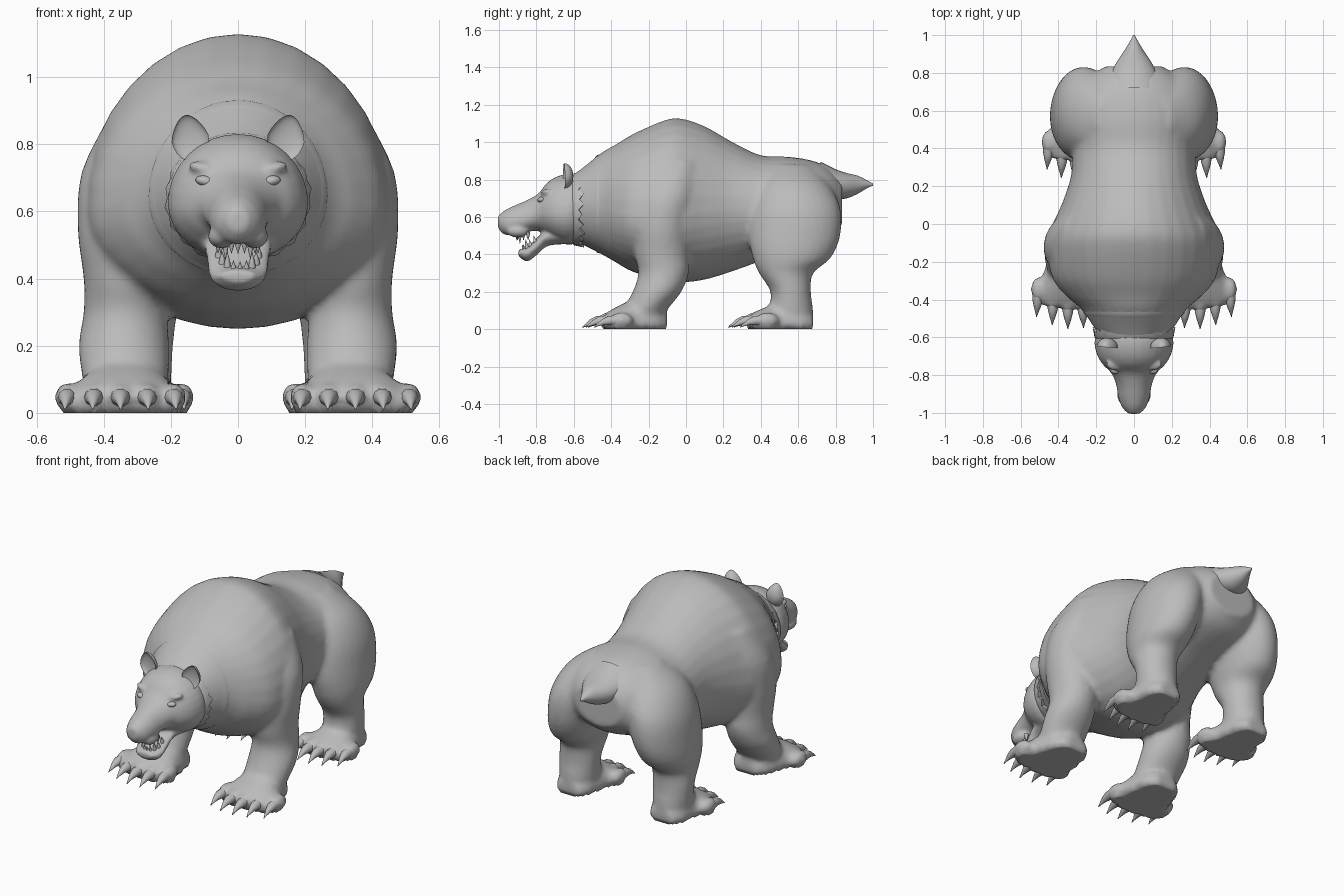
import bpy, bmesh, math
from mathutils import Vector, Matrix

if "Cube" in bpy.data.objects:
    bpy.data.objects.remove(bpy.data.objects["Cube"])

fur = bpy.data.materials.new("grey fur")
fur.diffuse_color = (0.5, 0.5, 0.5, 1)
fur.use_nodes = True
fur.node_tree.nodes["Principled BSDF"].inputs["Base Color"].default_value = fur.diffuse_color


def spline(rows, n=4):
    """Smoothly interpolate a short table of section rows."""
    out = []
    for i in range(len(rows) - 1):
        p0, p1, p2 = rows[max(i - 1, 0)], rows[i], rows[i + 1]
        p3 = rows[min(i + 2, len(rows) - 1)]
        for k in range(n):
            t = k / n
            out.append([0.5 * (2 * b + (c - a) * t + (2 * a - 5 * b + 4 * c - d) * t * t
                               + (3 * b - a - 3 * c + d) * t ** 3)
                        for a, b, c, d in zip(p0, p1, p2, p3)])
    return out + [list(rows[-1])]


def skin(bm, rings):
    rings = [[bm.verts.new(p) for p in r] for r in rings]
    m = len(rings[0])
    for a, b in zip(rings, rings[1:]):
        for i in range(m):
            bm.faces.new((a[i], a[(i + 1) % m], b[(i + 1) % m], b[i]))
    bm.faces.new(rings[0])
    bm.faces.new(rings[-1])


def egg(y, cx, zb, zt, w, zw, a):
    s = math.sin(a)
    return (cx + w * math.cos(a), y, zw + (zt - zw if s > 0 else zw - zb) * s)


def loft_y(bm, rows, side=1, seg=32):
    """rows: y, centre x, bottom z, top z, half width, z of widest point"""
    skin(bm, [[(lambda p: (p[0] * side, p[1], p[2]))(egg(*r, 2 * math.pi * i / seg))
               for i in range(seg)] for r in spline(rows)])


def loft_z(bm, rows, side=1, seg=28):
    """rows: z, centre x, centre y, radius x, radius y"""
    skin(bm, [[(side * (x + rx * math.cos(2 * math.pi * i / seg)),
                y + ry * math.sin(2 * math.pi * i / seg), z) for i in range(seg)]
              for z, x, y, rx, ry in spline(rows)])


def ball(bm, c, r, rot=None):
    m = Matrix.Translation(c) @ (rot or Matrix()) @ Matrix.Diagonal((*r, 1))
    return bmesh.ops.create_uvsphere(bm, u_segments=20, v_segments=12, radius=1, matrix=m)["verts"]


def spike(bm, base, tip, r, bend=0.0, seg=10):
    """Tapered, slightly arched claw or tooth."""
    base, tip = Vector(base), Vector(tip)
    q = (tip - base).to_track_quat('Z', 'Y')
    rings = []
    for t in (0, 0.3, 0.6, 0.85, 1):
        c = base.lerp(tip, t) + Vector((0, 0, bend * math.sin(math.pi * t)))
        rad = r * max(1 - t ** 1.5, 0.06)
        rings.append([c + q @ Vector((rad * math.cos(2 * math.pi * i / seg),
                                      rad * math.sin(2 * math.pi * i / seg), 0)) for i in range(seg)])
    skin(bm, rings)


def finish(name, bm, voxel=0, smooth=4):
    bmesh.ops.recalc_face_normals(bm, faces=bm.faces)
    me = bpy.data.meshes.new(name)
    bm.to_mesh(me)
    bm.free()
    ob = bpy.data.objects.new(name, me)
    bpy.context.collection.objects.link(ob)
    bpy.context.view_layer.objects.active = ob
    ob.select_set(True)
    if voxel:
        m = ob.modifiers.new("fuse", 'REMESH')
        m.mode, m.voxel_size = 'VOXEL', voxel
        s = ob.modifiers.new("soften", 'SMOOTH')
        s.factor, s.iterations = 0.5, smooth
        for mod in ("fuse", "soften"):
            bpy.ops.object.modifier_apply(modifier=mod)
    ob.data.materials.clear()
    ob.data.materials.append(fur)
    bpy.ops.object.shade_smooth_by_angle(angle=math.radians(50))
    ob.select_set(False)
    return ob


# Torso, legs and feet fused into one skin
body = bmesh.new()
loft_y(body, [(-.64, 0, .5, .8, .15, .65), (-.55, 0, .45, .865, .21, .66), (-.45, 0, .4, .945, .28, .64),
              (-.38, 0, .36, .985, .36, .62), (-.28, 0, .305, 1.045, .435, .6), (-.12, 0, .26, 1.115, .46, .6),
              (-.03, 0, .25, 1.127, .445, .6), (.1, 0, .265, 1.085, .385, .62), (.25, 0, .31, 1.0, .335, .64),
              (.4, 0, .365, .93, .325, .64), (.55, 0, .42, .922, .335, .66), (.68, 0, .46, .9, .315, .66),
              (.77, 0, .5, .86, .25, .66), (.835, 0, .56, .8, .15, .68)])
claws = bmesh.new()
for s in (1, -1):
    # front leg and foot
    loft_z(body, [(.05, .33, -.24, .12, .12), (.1, .335, -.22, .128, .118), (.2, .34, -.155, .135, .13),
                  (.3, .335, -.12, .125, .135), (.4, .33, -.13, .13, .145), (.55, .31, -.13, .168, .16),
                  (.72, .29, -.1, .175, .17), (.9, .23, -.05, .145, .14)], s)
    loft_y(body, [(-.1, .32, 0, .08, .07, .02), (-.16, .325, 0, .14, .12, .02), (-.27, .335, 0, .16, .15, .02),
                  (-.36, .345, 0, .125, .175, .02), (-.43, .35, 0, .085, .16, .02)], s)
    # hind leg and foot
    loft_z(body, [(.05, .31, .55, .11, .12), (.1, .31, .56, .112, .12), (.2, .31, .56, .117, .108),
                  (.3, .305, .535, .125, .145), (.38, .3, .565, .145, .208), (.5, .28, .58, .16, .245),
                  (.65, .25, .585, .165, .24), (.78, .19, .57, .15, .19), (.88, .11, .56, .09, .11)], s)
    loft_y(body, [(.68, .31, 0, .08, .07, .02), (.62, .31, 0, .13, .11, .02), (.5, .31, 0, .14, .13, .02),
                  (.42, .31, 0, .115, .155, .02), (.35, .31, 0, .085, .14, .02)], s)
    # toes and claws
    for cx, y0, gap in ((.35, -.41, .079), (.31, .37, .071)):
        for i in range(-2, 3):
            x = cx + i * gap
            y = y0 + .012 * i * i + (.008 * i)
            ball(body, (s * x, y, .046), (.038, .065, .044))
            spike(claws, (s * x, y - .03, .045), (s * (x + .004 * i), y - .145, .01), .031, .014)
skin_ob = finish("body", body, .016, 4)
for v in skin_ob.data.vertices:      # flat soles
    if v.co.z < .014:
        v.co.z = 0
finish("claws", claws)

# Head: skull, muzzle, lower jaw and brows
head = bmesh.new()
loft_y(head, [(-.48, 0, .52, .8, .14, .66), (-.6, 0, .455, .83, .205, .63), (-.68, 0, .465, .82, .2, .62),
              (-.74, 0, .5, .785, .168, .62), (-.79, 0, .525, .725, .12, .62), (-.85, 0, .52, .69, .095, .59),
              (-.92, 0, .507, .66, .082, .57), (-.97, 0, .505, .635, .063, .565), (-1.005, 0, .54, .605, .03, .575)])
loft_y(head, [(-.64, 0, .455, .55, .12, .5), (-.74, 0, .445, .535, .1, .5), (-.8, 0, .395, .485, .093, .45),
              (-.85, 0, .362, .44, .082, .41), (-.896, 0, .39, .425, .05, .41)])
for s in (1, -1):
    ball(head, (s * .09, -.742, .722), (.06, .035, .022), Matrix.Rotation(-s * .3, 4, 'Y'))
    ball(head, (s * .05, -.9, .525), (.04, .06, .035))
finish("head", head, .0095, 4)

# Ears: hollow cups
ears = bmesh.new()
for s in (1, -1):
    rot = Matrix.Rotation(s * .2, 4, 'Y') @ Matrix.Rotation(s * .1, 4, 'Z')
    for v in ball(ears, (0, 0, 0), (.056, .05, .07)):
        if v.co.y < 0:
            v.co.y *= -.4
        v.co.x *= 1 - max(v.co.z, 0) * 4
        v.co = rot @ v.co + Vector((s * .143, -.652, .818))
finish("ears", ears)

# Eyes and nose
eyes = bmesh.new()
for s in (1, -1):
    ball(eyes, (s * .097, -.772, .69), (.03, .022, .016), Matrix.Rotation(-s * .2, 4, 'Y'))
finish("eyes", eyes)
nose = bmesh.new()
ball(nose, (0, -.97, .58), (.045, .029, .034))
finish("nose", nose)

# Teeth along both jaws
teeth = bmesh.new()
for i in range(-4, 5):
    a = i * .32
    fang = .018 if abs(i) == 2 else 0
    x, y = .062 * math.sin(a), -.82 - .085 * math.cos(a)
    spike(teeth, (x, y, .52), (x, y, .475 - fang), .012)
    x, y = .062 * math.sin(a + .1), -.78 - .085 * math.cos(a)
    z = .42 + .07 * (1 - math.cos(a))
    spike(teeth, (x, y, z - .01), (x, y - .01, z + .03 + fang), .012)
finish("teeth", teeth)

# Ragged fur edges behind the face and around the neck, lying almost flat
ruff = bmesh.new()
n = 44
for y, zb, zt, w, zw in ((-.6, .455, .828, .203, .64), (-.475, .415, .925, .26, .645)):
    rings = []
    for dy, grow in ((-.05, -.05), (0, .006), (.035, .012), (.04, -.05)):
        ring = []
        for i in range(n):
            jag = (1 if i % 2 else -.6) * (.7 + .3 * math.sin(i * 2.3))
            g = grow + (.007 * jag if grow > .01 else 0)
            ring.append(egg(y + dy + (.022 * jag if dy > 0 else 0), 0, zb - g, zt + g, w + g, zw,
                            2 * math.pi * i / n))
        rings.append(ring)
    skin(ruff, rings)
finish("neck_ruff", ruff)

# Tail
tail = bmesh.new()
loft_y(tail, [(.72, 0, .69, .895, .15, .78), (.8, 0, .695, .855, .12, .775), (.86, 0, .7, .835, .09, .77),
              (.92, 0, .725, .82, .05, .77), (.97, 0, .755, .795, .02, .775), (1.0, 0, .767, .778, .004, .772)])
finish("tail", tail)
